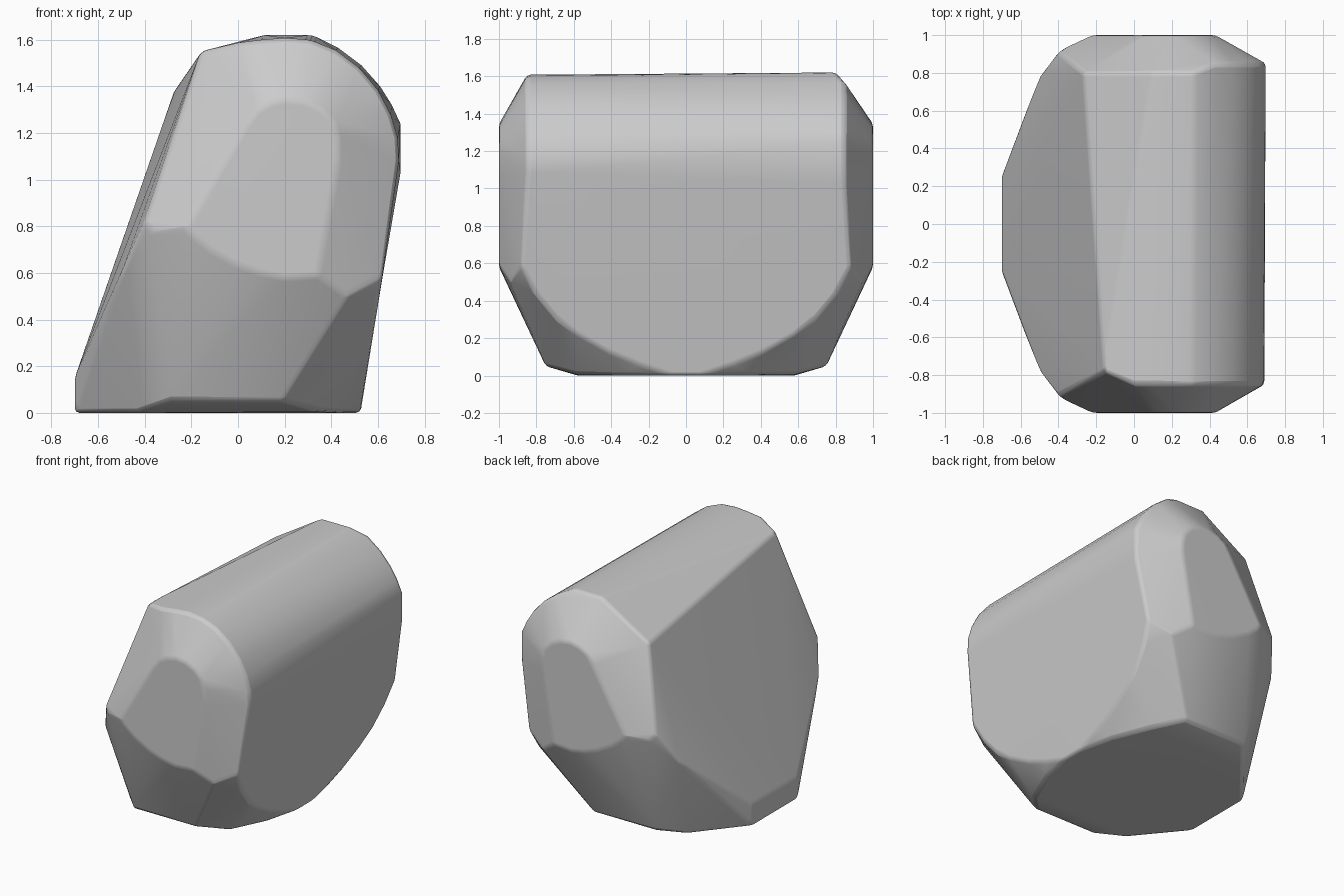
import bpy, bmesh, math

cube = bpy.data.objects.get("Cube")
if cube:
    bpy.data.objects.remove(cube, do_unlink=True)


def make_material(name, colour):
    mat = bpy.data.materials.new(name)
    mat.use_nodes = True
    mat.diffuse_color = colour
    mat.node_tree.nodes["Principled BSDF"].inputs["Base Color"].default_value = colour
    return mat


def wall_x(z):
    """Position of the leaning flat wall at a height."""
    return 0.525 + 0.162 * z


# Domed end profiles (x, z)
front_dome = [(-.16, 1.55), (0, 1.587), (.1, 1.6), (.2, 1.608), (.31, 1.6), (.42, 1.555),
              (.52, 1.48), (.6, 1.385), (.655, 1.28), (.685, 1.18), (.69, 1.08)]
back_dome = [(-.27, 1.39), (.1, 1.62), (.32, 1.62), (.43, 1.565), (.53, 1.49),
             (.61, 1.4), (.66, 1.32), (.697, 1.24), (.697, 1.03)]
# Flat panel on each end
panel = [(-.22, .8), (.04, 1.24), (.08, 1.295), (.14, 1.33), (.21, 1.345), (.29, 1.335),
         (.36, 1.3), (.41, 1.245), (.43, 1.17), (.43, 1.1), (.34, .59), (.2, .58),
         (.1, .6), (0, .635), (-.12, .7), (-.2, .765)]

points = [(x, -.85 if x > -.1 else -.78, z) for x, z in front_dome]
points += [(x, .8 if x < .4 else .85, z) for x, z in back_dome]
for side in (-1, 1):
    points += [(x, side, z) for x, z in panel]
    # Rounded lower edge of the leaning wall
    for y, z in [(.88, .58), (.8, .43), (.7, .31), (.58, .22), (.42, .13), (.25, .06), (.07, 0)]:
        points.append((wall_x(z), side * y, z))
    # Corners, sloping side and underside
    for x, y, z in [(.47, .94, .5), (-.4, .91, .82), (-.37, .93, .78), (-.5, .78, .6),
                    (-.7, .25, 0), (-.7, .25, .15), (-.29, .75, .05), (.19, .75, .05),
                    (-.43, .58, 0), (.35, .58, .005), (.46, .33, 0)]:
        points.append((x, side * y, z))

# Wrap the outlines into one convex body
bm = bmesh.new()
for p in points:
    bm.verts.new(p)
hull = bmesh.ops.convex_hull(bm, input=bm.verts)
loose = [v for v in bm.verts if not v.link_faces]
bmesh.ops.delete(bm, geom=loose, context='VERTS')
bmesh.ops.dissolve_limit(bm, angle_limit=math.radians(1.5), verts=bm.verts, edges=bm.edges)
bmesh.ops.recalc_face_normals(bm, faces=bm.faces)
mesh = bpy.data.meshes.new("stone_body")
bm.to_mesh(mesh)
bm.free()

body = bpy.data.objects.new("stone_body", mesh)
bpy.context.collection.objects.link(body)
mesh.materials.append(make_material("stone grey", (0.6, 0.6, 0.6, 1)))

# Soft edges
bevel = body.modifiers.new("soft_edges", 'BEVEL')
bevel.width = 0.02
bevel.segments = 2
bevel.limit_method = 'ANGLE'
bevel.angle_limit = math.radians(18)
bpy.context.view_layer.objects.active = body
body.select_set(True)
bpy.ops.object.shade_smooth_by_angle(angle=math.radians(40))
weighted = body.modifiers.new("even_shading", 'WEIGHTED_NORMAL')
weighted.keep_sharp = True
